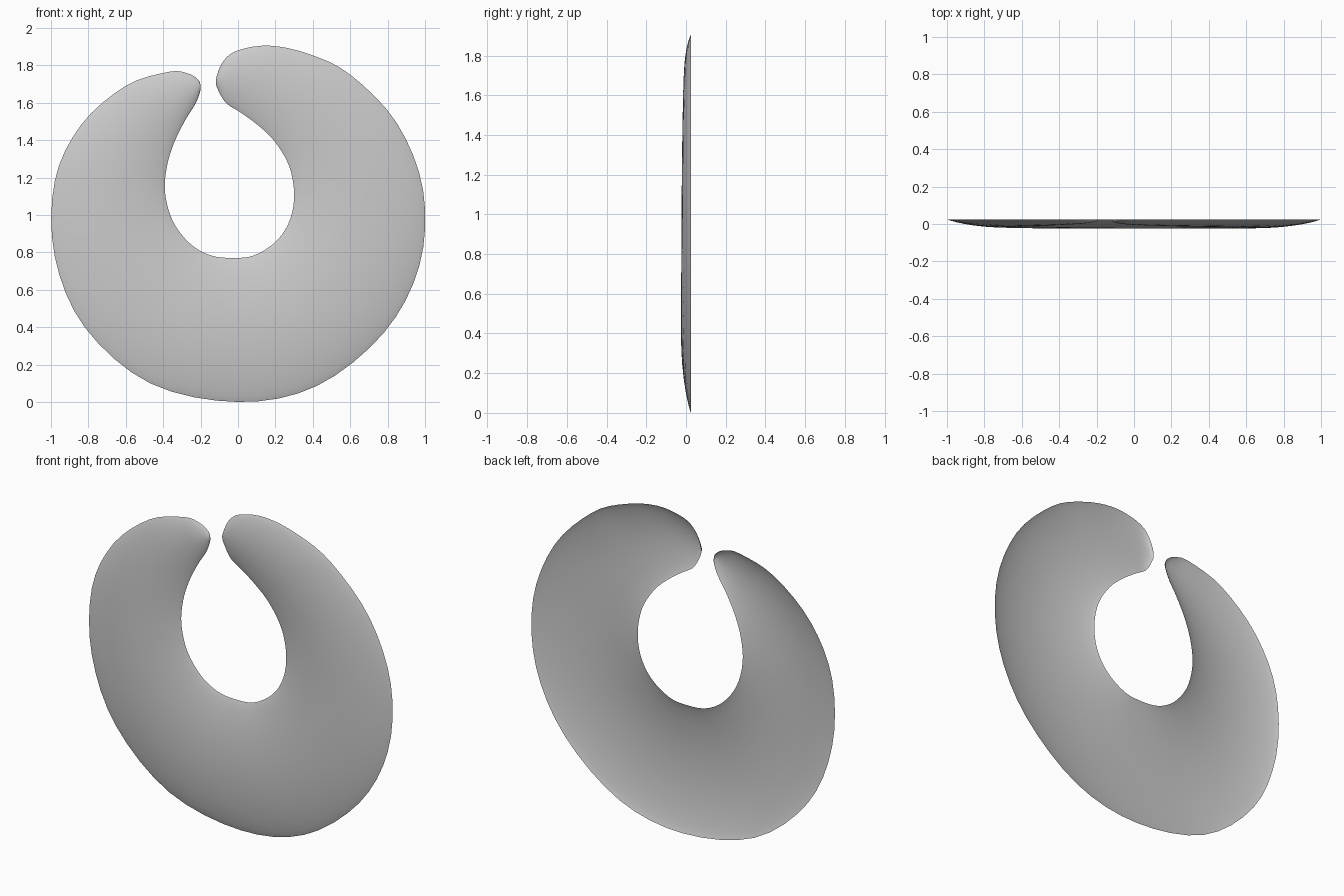
import bpy
import bmesh
from mathutils import Vector

cube = bpy.data.objects.get("Cube")
if cube:
    bpy.data.objects.remove(cube, do_unlink=True)

# Outline guide points (x, z), paired rib by rib from the left tip to the right tip
OUTER = [(-.2, 1.69), (-.215, 1.725), (-.27, 1.757), (-.37, 1.765), (-.6, 1.69),
         (-.84, 1.48), (-.98, 1.18), (-.98, .78), (-.82, .4), (-.47, .1), (0, 0),
         (.42, .085), (.78, .37), (.97, .73), (.99, 1.13), (.85, 1.49), (.6, 1.75),
         (.38, 1.86), (.17, 1.905), (0, 1.88), (-.08, 1.82), (-.118, 1.72)]
INNER = [(-.205, 1.65), (-.23, 1.59), (-.28, 1.51), (-.34, 1.39), (-.38, 1.26),
         (-.39, 1.12), (-.35, .97), (-.26, .85), (-.15, .785), (-.03, .77),
         (.09, .785), (.21, .865), (.28, .98), (.3, 1.12), (.27, 1.27), (.19, 1.4),
         (.1, 1.485), (.01, 1.55), (-.06, 1.595), (-.1, 1.655)]
STEPS = 4          # subdivisions between ribs
ACROSS = 16        # faces across each rib
BACK_Y = 0.025     # plane of the open rim
DEPTH = 0.05       # bulge at the widest rib


def smooth_loop(points, steps):
    """Sample a closed Catmull-Rom curve through the points."""
    pts = [Vector(p) for p in points]
    count = len(pts)
    result = []
    for i in range(count):
        a, b, c, d = (pts[(i + k) % count] for k in (-1, 0, 1, 2))
        for s in range(steps):
            t = s / steps
            result.append(b + (c - a) * t / 2
                          + (a - b * 2.5 + c * 2 - d / 2) * t ** 2
                          + (b * 3 - a - c * 3 + d) * t ** 3 / 2)
    return result


def make_material(name, color):
    material = bpy.data.materials.new(name)
    material.use_nodes = True
    material.diffuse_color = color
    material.node_tree.nodes["Principled BSDF"].inputs["Base Color"].default_value = color
    return material


# Closed outline, split into matching outer and inner edges
loop = smooth_loop(OUTER + INNER[::-1], STEPS)
last = (len(OUTER) - 1) * STEPS
outer_edge = loop[:last + 1]
inner_edge = [loop[0]] + loop[last + 1:][::-1] + [loop[last]]
widest = max((a - b).length for a, b in zip(outer_edge, inner_edge))

# Domed open shell: one arched rib between each pair of edge points
bm = bmesh.new()
ribs = []
for start, end in zip(outer_edge, inner_edge):
    bulge = DEPTH * ((start - end).length / widest) ** 0.6
    rib = []
    for j in range(ACROSS + 1):
        u = j / ACROSS
        t = u * u * (3 - 2 * u)
        p = start.lerp(end, t)
        arch = max(0, 4 * t * (1 - t)) ** 0.85
        rib.append(bm.verts.new((p.x, BACK_Y - bulge * arch, p.y)))
    ribs.append(rib)
for rib, following in zip(ribs, ribs[1:]):
    for j in range(ACROSS):
        bm.faces.new((rib[j], following[j], following[j + 1], rib[j + 1]))
bmesh.ops.remove_doubles(bm, verts=bm.verts, dist=0.00005)
for face in bm.faces:
    face.smooth = True

mesh = bpy.data.meshes.new("curved_shell")
bm.to_mesh(mesh)
bm.free()
mesh.materials.append(make_material("light_grey", (0.6, 0.6, 0.6, 1)))
shell = bpy.data.objects.new("curved_shell", mesh)
bpy.context.collection.objects.link(shell)
